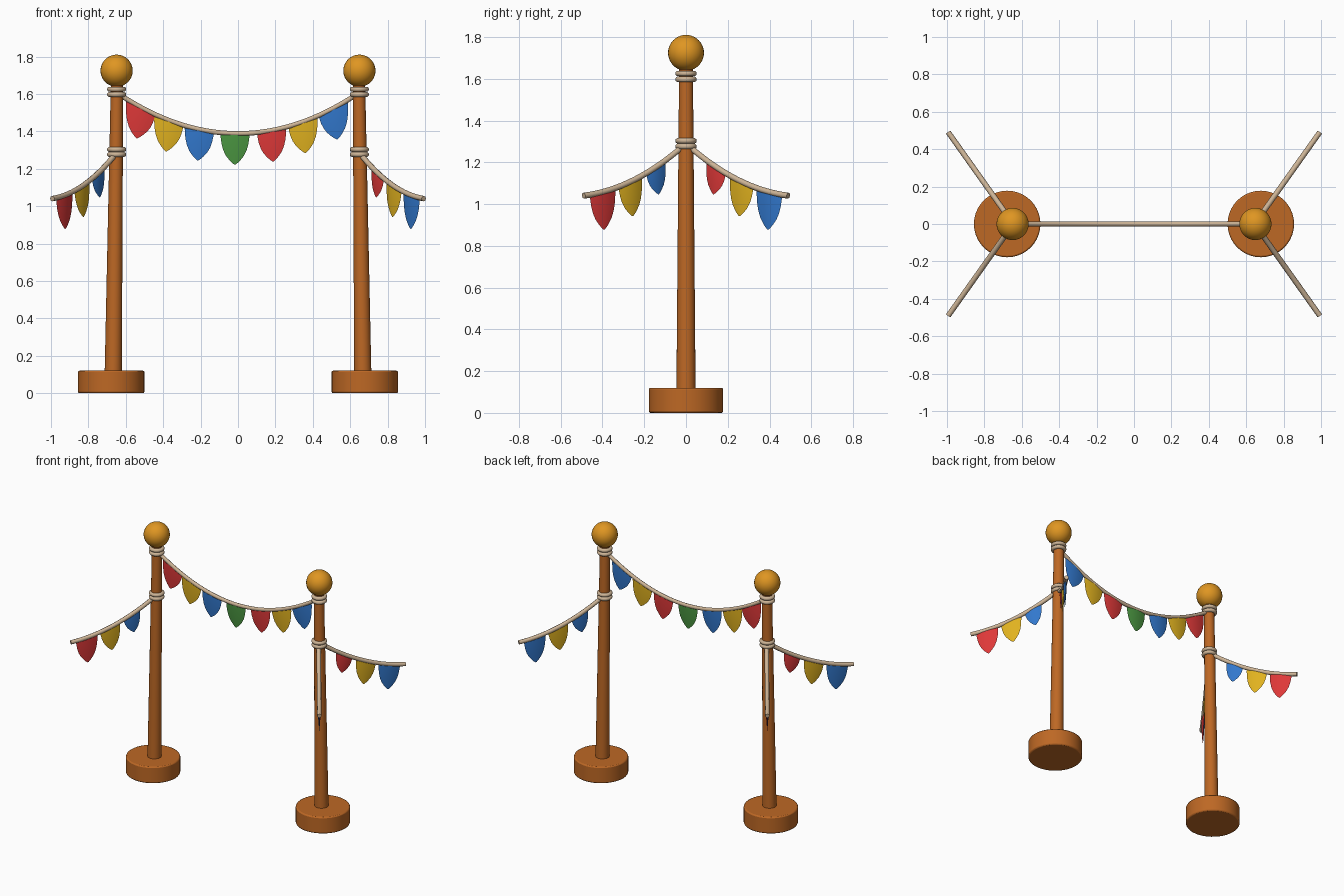
import bpy, bmesh, math
from mathutils import Vector

if "Cube" in bpy.data.objects:
    bpy.data.objects.remove(bpy.data.objects["Cube"], do_unlink=True)


def material(name, rgb):
    mat = bpy.data.materials.new(name)
    mat.use_nodes = True
    mat.diffuse_color = (*rgb, 1)
    mat.node_tree.nodes["Principled BSDF"].inputs["Base Color"].default_value = (*rgb, 1)
    return mat


WOOD = material("wood", (0.51, 0.138, 0.018))
GOLD = material("golden knob", (0.74, 0.305, 0.016))
ROPE = material("rope beige", (0.61, 0.456, 0.305))
RED = material("flag red", (0.73, 0.04, 0.04))
YELLOW = material("flag yellow", (0.75, 0.445, 0.014))
BLUE = material("flag blue", (0.032, 0.188, 0.61))
GREEN = material("flag green", (0.07, 0.305, 0.053))


def finish(obj, name, mat):
    obj.name = name
    obj.data.materials.append(mat)
    bpy.ops.object.select_all(action="DESELECT")
    obj.select_set(True)
    bpy.context.view_layer.objects.active = obj
    bpy.ops.object.shade_smooth_by_angle(angle=math.radians(40))
    return obj


def rope_tube(name, points, radius=0.013):
    curve = bpy.data.curves.new(name, "CURVE")
    curve.dimensions = "3D"
    curve.bevel_depth = radius
    curve.bevel_resolution = 2
    curve.use_fill_caps = True
    spline = curve.splines.new("POLY")
    spline.points.add(len(points) - 1)
    for target, point in zip(spline.points, points):
        target.co = (*point, 1)
    obj = bpy.data.objects.new(name, curve)
    bpy.context.collection.objects.link(obj)
    curve.materials.append(ROPE)


# Pennant outline: fraction of depth and fraction of width
OUTLINE = [(0, 1), (0.15, 0.98), (0.35, 0.92), (0.55, 0.8),
           (0.72, 0.62), (0.86, 0.38), (0.95, 0.18), (1, 0.04)]
COLUMNS = 6


def flag(name, rope, start, end, length, front, back):
    """Thin cushion-shaped pennant hanging from rope(t), t in start..end."""
    mid, half = (start + end) / 2, (end - start) / 2
    run = rope(end) - rope(start)
    flat = Vector((run.x, run.y, 0))
    slope = run.z / flat.length
    along = flat.normalized()
    normal = along.cross(Vector((0, 0, 1)))
    if normal.y > 0:
        normal.negate()
    centre = rope(mid)
    bm = bmesh.new()
    sheets = []
    for side in (1, -1):
        grid = []
        for depth, width in OUTLINE:
            row = []
            for c in range(COLUMNS + 1):
                a = 2 * c / COLUMNS - 1
                top = rope(mid + a * half)
                p = centre + (top - centre) * width
                p.z = centre.z + (top.z - centre.z) * (1 - depth) - depth * length
                p += along * (0.22 * slope * length * depth)
                p += normal * side * 0.01 * (1 - a * a) * math.cos(depth * math.pi / 2)
                row.append(bm.verts.new(p))
            grid.append(row)
        sheets.append(grid)
    for index, grid in enumerate(sheets):
        for r in range(len(OUTLINE) - 1):
            for c in range(COLUMNS):
                face = bm.faces.new((grid[r][c], grid[r][c + 1],
                                     grid[r + 1][c + 1], grid[r + 1][c]))
                face.material_index = index
    bmesh.ops.remove_doubles(bm, verts=bm.verts, dist=0.0005)
    bmesh.ops.recalc_face_normals(bm, faces=bm.faces)
    mesh = bpy.data.meshes.new(name)
    bm.to_mesh(mesh)
    bm.free()
    obj = bpy.data.objects.new(name, mesh)
    bpy.context.collection.objects.link(obj)
    finish(obj, name, front)
    mesh.materials.append(back)


def pole(side, label):
    # Round base with a soft rim
    bpy.ops.mesh.primitive_cylinder_add(vertices=40, radius=0.178, depth=0.12,
                                        location=(side * 0.678, 0, 0.06))
    base = finish(bpy.context.object, label + "_base", WOOD)
    bevel = base.modifiers.new("rim", "BEVEL")
    bevel.width = 0.008
    bevel.segments = 2

    # Tapered post leaning slightly inward
    bpy.ops.mesh.primitive_cone_add(vertices=24, radius1=0.046, radius2=0.033, depth=1.56,
                                    location=(0, 0, 0.88))
    post = finish(bpy.context.object, label + "_post", WOOD)
    for v in post.data.vertices:
        v.co.x += side * (0.657 - 0.013 * v.co.z)

    # Knob on top
    bpy.ops.mesh.primitive_uv_sphere_add(segments=32, ring_count=20, radius=0.086,
                                         location=(side * 0.649, 0, 1.724))
    finish(bpy.context.object, label + "_knob", GOLD)

    # Rope windings in two pairs
    for z in (1.597, 1.625, 1.276, 1.303):
        bpy.ops.mesh.primitive_torus_add(major_radius=0.038, minor_radius=0.0135,
                                         major_segments=28, minor_segments=10,
                                         location=(side * 0.649, 0, z))
        finish(bpy.context.object, label + "_winding", ROPE)


def main_rope(x):
    return Vector((x, 0, 1.388 + 0.2 * (x / 0.62) ** 2))


def side_rope(sx, sy):
    def point(t):
        return Vector((sx * (0.645 + 0.348 * t), sy * 0.49 * t,
                       1.04 + 0.06 * (1 - t) + 0.19 * (1 - t) ** 2))
    return point


pole(-1, "right")
pole(1, "left")

# Main garland between the posts
rope_tube("main_rope", [main_rope(-0.635 + 1.27 * i / 32) for i in range(33)])
colours = [RED, YELLOW, BLUE, GREEN, RED, YELLOW, BLUE]
for x, colour in zip((-0.52, -0.37, -0.207, -0.016, 0.18, 0.347, 0.51), colours):
    flag("main_flag", main_rope, x - 0.078, x + 0.078, 0.166, colour, colour)

# Four short garlands reaching outward, with contrasting cloth on each face
SPANS = [(0.2, 0.39, 0.13), (0.43, 0.66, 0.165), (0.69, 0.94, 0.18)]
ORDER = [RED, YELLOW, BLUE]
for sx in (-1, 1):
    for sy in (-1, 1):
        rope = side_rope(sx, sy)
        label = ("left" if sx > 0 else "right") + ("_back" if sy > 0 else "_front")
        rope_tube(label + "_rope", [rope(i / 16) for i in range(17)], 0.0145)
        fronts, backs = ORDER, ORDER[::-1]
        if sx < 0 and sy < 0:
            fronts, backs = backs, fronts
        if sx > 0 and sy > 0:
            backs = [BLUE, YELLOW, BLUE]
        for (a, b, length), front, back in zip(SPANS, fronts, backs):
            flag(label + "_flag", rope, a, b, length, front, back)
